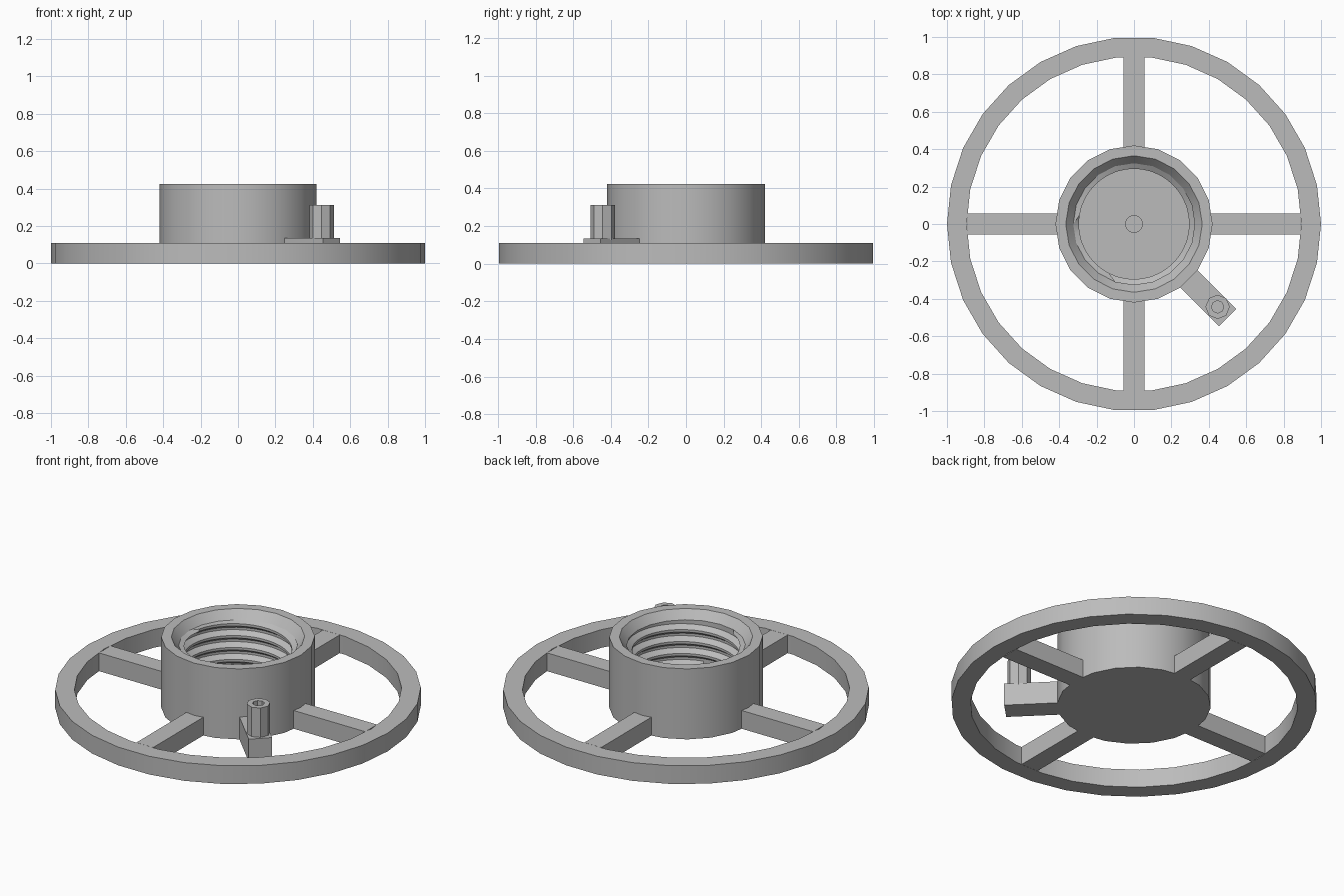
import bpy, bmesh, math
from mathutils import Matrix

cube = bpy.data.objects.get("Cube")
if cube:
    bpy.data.objects.remove(cube, do_unlink=True)

GREY = (0.5, 0.5, 0.5, 1)
mat = bpy.data.materials.new("plain grey")
mat.use_nodes = True
mat.diffuse_color = GREY
bsdf = next(n for n in mat.node_tree.nodes if n.type == 'BSDF_PRINCIPLED')
bsdf.inputs["Base Color"].default_value = GREY


def finish(name, bm, smooth=True, recalc=True):
    bmesh.ops.remove_doubles(bm, verts=bm.verts, dist=0.0005)
    if recalc:
        bmesh.ops.recalc_face_normals(bm, faces=bm.faces)
    mesh = bpy.data.meshes.new(name)
    bm.to_mesh(mesh)
    bm.free()
    mesh.materials.append(mat)
    obj = bpy.data.objects.new(name, mesh)
    bpy.context.collection.objects.link(obj)
    if smooth:
        bpy.ops.object.select_all(action='DESELECT')
        obj.select_set(True)
        bpy.context.view_layer.objects.active = obj
        bpy.ops.object.shade_smooth_by_angle(angle=math.radians(30))
    return obj


def lathe(name, profile, sides, closed=False, centre=(0, 0), smooth=True):
    """Revolve (radius, z) points about a vertical axis."""
    bm = bmesh.new()
    verts = [bm.verts.new((r, 0, z)) for r, z in profile]
    edges = [bm.edges.new(p) for p in zip(verts, verts[1:])]
    if closed:
        edges.append(bm.edges.new((verts[-1], verts[0])))
    bmesh.ops.spin(bm, geom=verts + edges, cent=(0, 0, 0), axis=(0, 0, 1),
                   angle=math.tau, steps=sides)
    bmesh.ops.translate(bm, verts=bm.verts, vec=(*centre, 0))
    return finish(name, bm, smooth)


def bar(name, start, end, width, height, angle):
    """Box lying on the ground, reaching outward at an angle."""
    bm = bmesh.new()
    bmesh.ops.create_cube(bm, size=1)
    bmesh.ops.scale(bm, verts=bm.verts, vec=(end - start, width, height))
    bmesh.ops.translate(bm, verts=bm.verts,
                        vec=((start + end) / 2, 0, height / 2))
    bmesh.ops.rotate(bm, verts=bm.verts,
                     matrix=Matrix.Rotation(angle, 3, 'Z'))
    return finish(name, bm, smooth=False)


RIM_H = 0.11
HUB_H = 0.425
MINOR, MAJOR = 0.295, 0.325
FLOOR, THREAD_TOP = RIM_H, 0.375

# Outer rim and four spokes
lathe("rim", [(1, 0), (1, RIM_H), (0.895, RIM_H), (0.895, 0)], 30, closed=True)
for i, side in enumerate(("left", "back", "right", "front")):
    bar(side + "_spoke", 0.4, 0.889, 0.112, RIM_H, i * math.pi / 2)

# Hub shell with flat underside and rim
lathe("hub_shell", [(0, 0), (0.42, 0), (0.42, HUB_H), (0.365, HUB_H)], 20)

# Chamfered mouth, lining down to the thread
lathe("hub_mouth", [(0.365, HUB_H), (MAJOR, THREAD_TOP)], 20)
bpy.data.objects["hub_mouth"].data.flip_normals()

# Hub floor with a shallow central dimple
lathe("hub_floor", [(0, FLOOR - 0.01), (0.045, FLOOR - 0.01),
                    (0.045, FLOOR), (0.34, FLOOR)], 40)


def thread(name, pitch, sides):
    """Helical inner wall with a trapezoid groove, trimmed at both ends."""
    shape = [(0, MINOR), (0.2, MINOR), (0.5, MAJOR), (0.7, MAJOR)]
    turns = math.ceil((THREAD_TOP - FLOOR) / pitch) + 2
    bm = bmesh.new()
    columns = []
    for i in range(sides + 1):
        a = math.tau * i / sides
        column = []
        for k in range(-2, turns):
            for part, r in shape:
                z = FLOOR + pitch * (k + part + i / sides)
                if z <= FLOOR or z >= THREAD_TOP:
                    r = MAJOR
                z = min(max(z, FLOOR), THREAD_TOP)
                column.append(bm.verts.new((r * math.cos(a), r * math.sin(a), z)))
        columns.append(column)
    for c, d in zip(columns, columns[1:]):
        for j in range(len(c) - 1):
            # wound so the faces look toward the axis
            bm.faces.new((c[j], c[j + 1], d[j + 1], d[j]))
    bmesh.ops.dissolve_degenerate(bm, dist=0.0005, edges=bm.edges)
    return finish(name, bm, recalc=False)


thread("hub_thread", 0.072, 40)

# Side arm and its hollow eight-sided post
ARM_H = 0.135
bar("side_arm", 0.38, 0.707, 0.13, ARM_H, -math.pi / 4)
lathe("arm_post", [(0.065, ARM_H - 0.01), (0.065, 0.312), (0.033, 0.312),
                   (0.033, ARM_H + 0.005), (0, ARM_H + 0.005)],
      8, centre=(0.447, -0.443), smooth=False)
